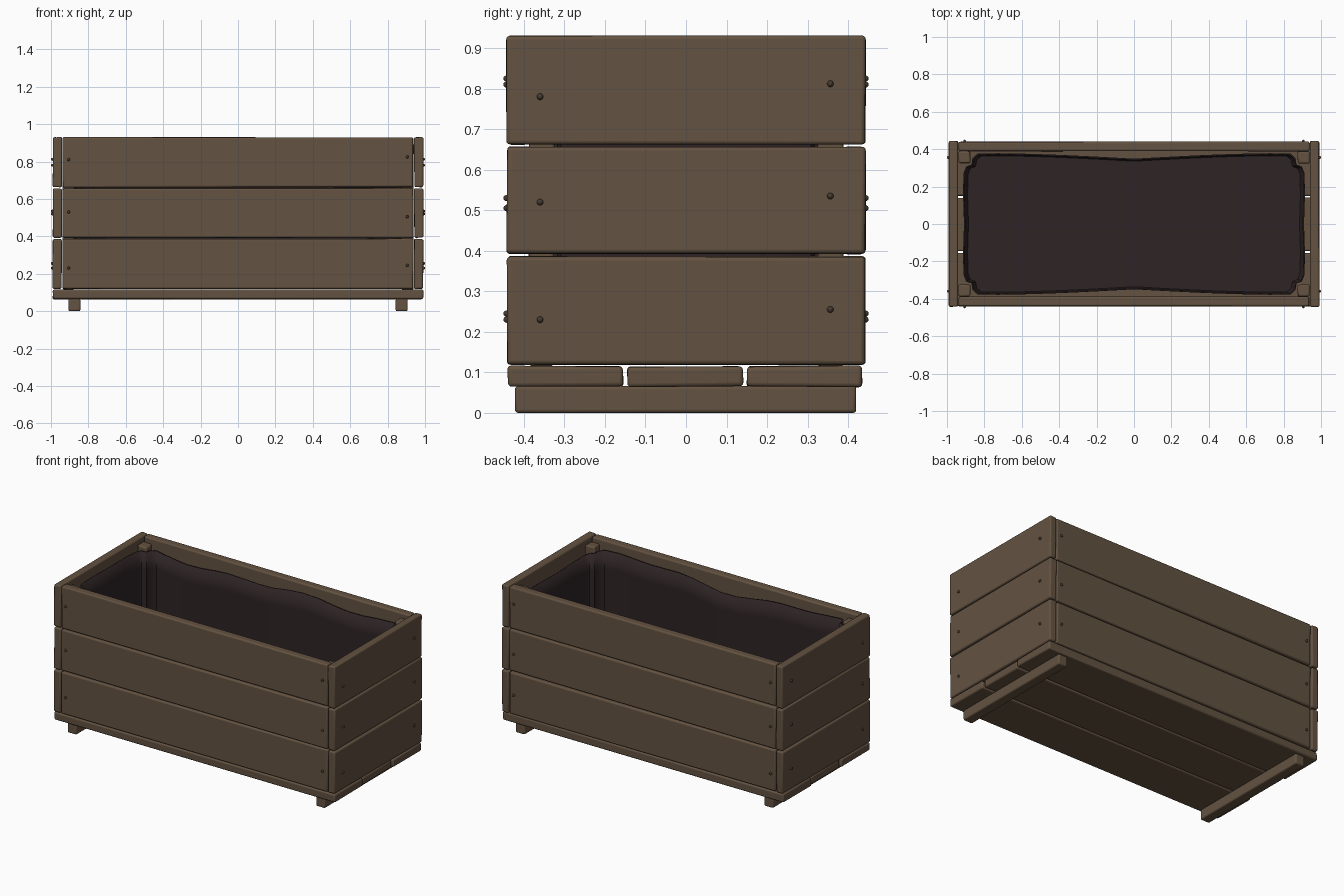
import bpy, bmesh, math, random
from mathutils import Matrix

if "Cube" in bpy.data.objects:
    bpy.data.objects.remove(bpy.data.objects["Cube"])
random.seed(4)

def material(name, rgb):
    m = bpy.data.materials.new(name)
    m.diffuse_color = (*rgb, 1)
    m.use_nodes = True
    m.node_tree.nodes["Principled BSDF"].inputs["Base Color"].default_value = m.diffuse_color
    return m

WOOD = material("weathered wood", (0.125, 0.084, 0.052))
LINER = material("dark liner", (0.027, 0.017, 0.018))
NAIL = material("dark nail", (0.06, 0.042, 0.03))

def finish(name, bm, mat, bevel=0):
    bmesh.ops.recalc_face_normals(bm, faces=bm.faces)
    me = bpy.data.meshes.new(name)
    bm.to_mesh(me)
    bm.free()
    me.materials.append(mat)
    ob = bpy.data.objects.new(name, me)
    bpy.context.collection.objects.link(ob)
    if bevel:
        b = ob.modifiers.new("bevel", "BEVEL")
        b.width, b.segments = bevel, 3
    bpy.ops.object.select_all(action="DESELECT")
    bpy.context.view_layer.objects.active = ob
    ob.select_set(True)
    bpy.ops.object.shade_smooth_by_angle(angle=math.radians(40))
    return ob

def board(name, x, y, z, bevel=0.009, jitter=0.002):
    """Bevelled plank between (min, max) pairs, corners slightly uneven."""
    bm = bmesh.new()
    bmesh.ops.create_cube(bm, size=1)
    for v in bm.verts:
        for i, (a, b) in enumerate((x, y, z)):
            v.co[i] = (a + b) / 2 + v.co[i] * (b - a) + random.uniform(-jitter, jitter)
    return finish(name, bm, WOOD, bevel)

def nail(name, pos, axis):
    bm = bmesh.new()
    bmesh.ops.create_uvsphere(bm, u_segments=12, v_segments=8, radius=0.008)
    for v in bm.verts:
        v.co["xy".index(axis)] *= 1.2
    bmesh.ops.translate(bm, verts=bm.verts, vec=pos)
    finish(name, bm, NAIL)

# Wall planks: three rows on each side, with nails at both ends
rows = [(0.12, 0.386), (0.393, 0.656), (0.663, 0.93)]
end_nails = [(0.23, 0.255), (0.52, 0.535), (0.78, 0.812)]
long_nails = [(0.23, 0.245), (0.53, 0.505), (0.81, 0.825)]
for r, z in enumerate(rows):
    for s, side in ((-1, "front"), (1, "back")):
        board(f"{side}_plank_{r}", (-0.937, 0.937), sorted((s * 0.39, s * 0.44)), z)
        for k, x in enumerate((-0.905, 0.905)):
            nail(f"{side}_nail_{r}_{k}", (x, s * 0.441, long_nails[r][k]), "y")
    for s, side in ((-1, "left"), (1, "right")):
        board(f"{side}_plank_{r}", sorted((s * 0.942, s * 0.99)), (-0.442, 0.442), z)
        for k, y in enumerate((-0.36, 0.356)):
            nail(f"{side}_nail_{r}_{k}", (s * 0.991, y, end_nails[r][k]), "x")

# Floor planks
for i, (a, b, e) in enumerate([(-0.44, -0.155, 0.99), (-0.145, 0.14, 0.982), (0.15, 0.436, 0.99)]):
    board(f"floor_plank_{i}", (-e, e), (a, b), (0.064, 0.115))

# Foot rails
for s, side in ((-1, "left"), (1, "right")):
    board(f"{side}_foot_rail", sorted((s * 0.843, s * 0.907)), (-0.422, 0.42), (0, 0.066), 0.008, 0)

# Inner corner posts
for sx in (-1, 1):
    for sy in (-1, 1):
        board("corner_post", sorted((sx * 0.875, sx * 0.938)), sorted((sy * 0.325, sy * 0.388)), (0.116, 0.9))

# Liner: sagging cloth wall, tucked around the posts, with a wavy top edge
quarter = [(0.91, 0.15), (0.908, 0.27), (0.895, 0.305), (0.866, 0.315), (0.86, 0.35), (0.835, 0.373)]
quarter += [(0.83 * (1 - i / 8), 0.345 + 0.03 * (1 - i / 8) ** 0.0 * math.cos(i / 8 * math.pi / 2))
            for i in range(1, 8)]
q1 = [(0.905, 0.0)] + quarter + [(0.0, 0.345)]
half = q1 + [(-x, y) for x, y in reversed(q1[:-1])]
path = half + [(x, -y) for x, y in reversed(half[1:-1])]
bm = bmesh.new()
rings = []
for t in (0, 0.05, 0.3, 0.6, 0.85, 1):
    ring = []
    for x, y in path:
        top = 0.865 + 0.016 * math.sin(5 * x + 3 * y) + 0.01 * math.sin(11 * x - 1)
        k = 0.98 if t == 0 else 1
        ring.append(bm.verts.new((x * k, y * k, 0.125 + t * (top - 0.125))))
    rings.append(ring)
n = len(path)
for a, b in zip(rings, rings[1:]):
    for i in range(n):
        bm.faces.new((a[i], a[(i + 1) % n], b[(i + 1) % n], b[i]))
bm.faces.new(rings[0])
liner = finish("liner", bm, LINER)
sol = liner.modifiers.new("thickness", "SOLIDIFY")
sol.thickness, sol.offset = 0.008, 0
